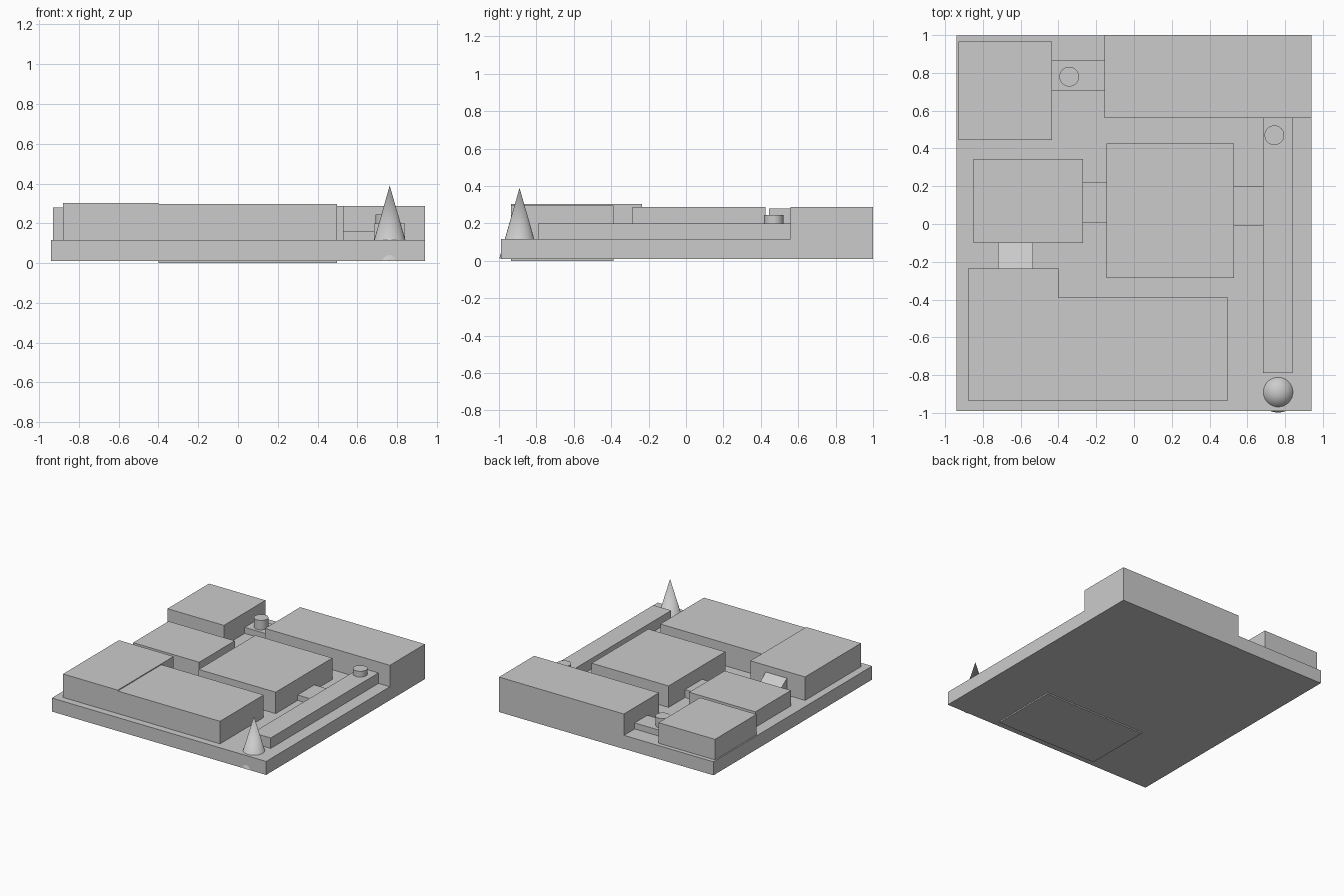
import bpy, bmesh

if "Cube" in bpy.data.objects:
    bpy.data.objects.remove(bpy.data.objects["Cube"])

FLOOR = 0.01


def box(name, x0, x1, y0, y1, top, bottom=FLOOR, top_back=None):
    """Box from its limits; top_back gives a sloped top (height at the +y edge)."""
    bm = bmesh.new()
    bmesh.ops.create_cube(bm, size=1)
    for v in bm.verts:
        high = top if v.co.y < 0 or top_back is None else top_back
        v.co = (x0 if v.co.x < 0 else x1,
                y0 if v.co.y < 0 else y1,
                bottom if v.co.z < 0 else high)
    mesh = bpy.data.meshes.new(name)
    bm.to_mesh(mesh)
    bm.free()
    ob = bpy.data.objects.new(name, mesh)
    bpy.context.collection.objects.link(ob)
    return ob


def round_part(name, x, y, r0, r1, bottom, top):
    bpy.ops.mesh.primitive_cone_add(vertices=48, radius1=r0, radius2=r1,
                                    depth=top - bottom,
                                    location=(x, y, (bottom + top) / 2))
    ob = bpy.context.object
    ob.name = name
    bpy.ops.object.shade_smooth_by_angle()
    return ob


# Base slab
box("base_slab", -0.94, 0.94, -0.99, 0.998, 0.117)

# Large blocks
box("back_right_block", -0.155, 0.94, 0.56, 1.0, 0.287)
box("back_left_block", -0.93, -0.435, 0.445, 0.965, 0.28)
box("centre_block", -0.145, 0.53, -0.285, 0.425, 0.287)
box("left_block", -0.85, -0.27, -0.10, 0.345, 0.24)
box("front_left_block", -0.88, -0.40, -0.935, -0.235, 0.303)
box("front_block", -0.40, 0.497, -0.935, -0.388, 0.296, bottom=0.0)

# Low passages joining the blocks
box("right_passage", 0.683, 0.84, -0.79, 0.56, 0.20)
box("centre_right_passage", 0.53, 0.683, -0.01, 0.20, 0.16)
box("centre_left_passage", -0.27, -0.145, 0.005, 0.22, 0.18)
box("back_passage", -0.435, -0.155, 0.705, 0.865, 0.165)

# Ramp rising to the front left block
box("ramp", -0.72, -0.535, -0.235, -0.10, 0.25, top_back=0.15)

# Round posts and corner spire
round_part("right_post", 0.743, 0.47, 0.052, 0.052, FLOOR, 0.245)
round_part("back_post", -0.343, 0.78, 0.052, 0.052, FLOOR, 0.24)
round_part("corner_spire", 0.763, -0.89, 0.108, 0, 0.013, 0.39)
